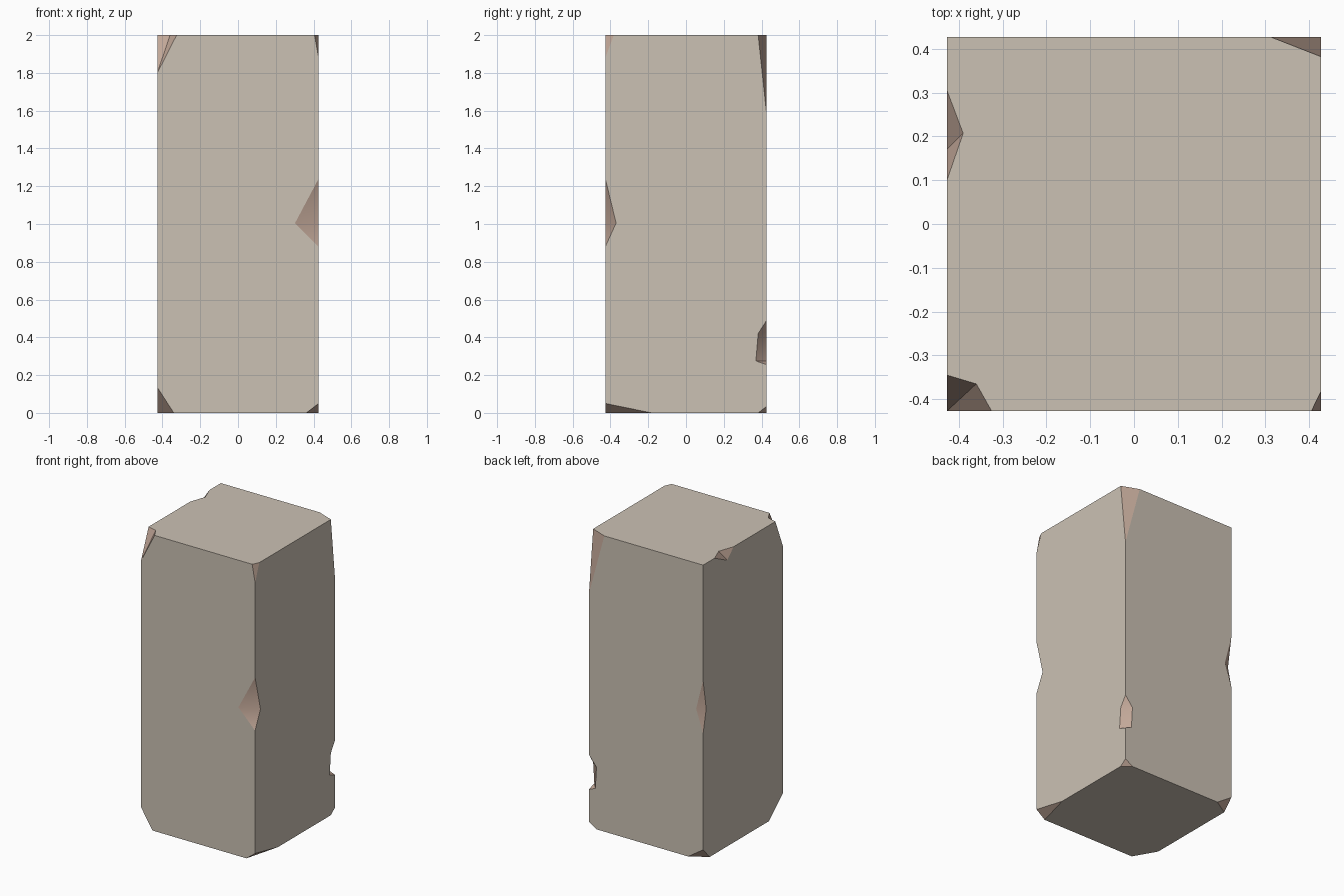
import bpy, bmesh, math
from mathutils import Vector

if "Cube" in bpy.data.objects:
    bpy.data.objects.remove(bpy.data.objects["Cube"])

H = 0.427   # half width of the block
TOP = 2.0


def material(name, rgb):
    m = bpy.data.materials.new(name)
    m.diffuse_color = (*rgb, 1.0)
    m.use_nodes = True
    m.node_tree.nodes["Principled BSDF"].inputs["Base Color"].default_value = m.diffuse_color
    return m


def add_object(name, bm):
    mesh = bpy.data.meshes.new(name)
    bm.to_mesh(mesh)
    bm.free()
    ob = bpy.data.objects.new(name, mesh)
    bpy.context.collection.objects.link(ob)
    return ob


def add_hull(bm, points):
    # convex chip volume, built apart so that it stays a separate island
    part = bmesh.new()
    for p in points:
        part.verts.new(p)
    bmesh.ops.convex_hull(part, input=part.verts)
    bmesh.ops.recalc_face_normals(part, faces=part.faces)
    tmp = bpy.data.meshes.new("chip_tmp")
    part.to_mesh(tmp)
    part.free()
    bm.from_mesh(tmp)
    bpy.data.meshes.remove(tmp)


def corner_chip(bm, sx, sy, z, dx, dy, dz, extra=None):
    # dx, dy, dz: how far the chip runs along each edge from the corner
    s = -1 if z > 0 else 1
    pts = [(sx * (H - dx), sy * H, z), (sx * H, sy * (H - dy), z), (sx * H, sy * H, z + s * dz)]
    if extra:
        pts.append((sx * (H - extra[0]), sy * (H - extra[1]), z))
    pts.append((sx * (H + 0.1), sy * (H + 0.1), z - s * 0.1))
    add_hull(bm, pts)


def edge_chip(bm, sx, sy, low, high, rows):
    # rows: (dx, dy, z) bite into the two faces beside a vertical edge
    pts = [(sx * H, sy * H, low), (sx * H, sy * H, high)]
    for dx, dy, z in rows:
        pts += [(sx * (H - dx), sy * H, z), (sx * H, sy * (H - dy), z)]
    pts.append((sx * (H + 0.1), sy * (H + 0.1), (low + high) / 2))
    add_hull(bm, pts)


stone = material("sandy stone", (0.60, 0.535, 0.455))
chipped = material("chipped stone", (0.54, 0.39, 0.315))

# plain block
bm = bmesh.new()
bmesh.ops.create_cube(bm, size=1)
for v in bm.verts:
    v.co = Vector((math.copysign(H, v.co.x), math.copysign(H, v.co.y), TOP if v.co.z > 0 else 0.0))
block = add_object("stone_block", bm)

# chips
bm = bmesh.new()
corner_chip(bm, -1, -1, TOP, 0.102, 0.082, 0.20, (0.067, 0.062))
corner_chip(bm, 1, -1, TOP, 0.022, 0.045, 0.12)
corner_chip(bm, 1, 1, TOP, 0.115, 0.045, 0.42)
corner_chip(bm, -1, -1, 0, 0.087, 0.15, 0.135)
corner_chip(bm, 1, -1, 0, 0.065, 0.245, 0.05)
corner_chip(bm, 1, 1, 0, 0.056, 0.045, 0.035)
corner_chip(bm, -1, 1, 0, 0.112, 0.07, 0.075)
edge_chip(bm, 1, -1, 0.88, 1.24, [(0.125, 0.057, 1.005)])
edge_chip(bm, -1, 1, 0.86, 1.22, [(0.052, 0.033, 1.015)])
edge_chip(bm, 1, 1, 0.255, 0.49, [(0.056, 0.045, 0.42), (0.048, 0.057, 0.275)])
# chip in the left edge of the top
add_hull(bm, [(-H, 0.305, TOP), (-0.39, 0.207, TOP), (-H, 0.10, TOP),
              (-H, 0.17, 1.935), (-H - 0.1, 0.2, TOP + 0.1)])
cutter = add_object("chip_cutter", bm)
cutter.hide_render = True

# cut the chips out
mod = block.modifiers.new("chips", 'BOOLEAN')
mod.operation = 'DIFFERENCE'
mod.solver = 'EXACT'
mod.object = cutter
bpy.context.view_layer.update()
deps = bpy.context.evaluated_depsgraph_get()
result = bpy.data.meshes.new_from_object(block.evaluated_get(deps))
block.modifiers.clear()
block.data = result
bpy.data.objects.remove(cutter)

# slanted faces are chips; soften only the shallow creases inside a chip
result.materials.clear()
result.materials.append(stone)
result.materials.append(chipped)
bm = bmesh.new()
bm.from_mesh(result)
bmesh.ops.remove_doubles(bm, verts=bm.verts, dist=0.0005)
bm.normal_update()
for f in bm.faces:
    f.material_index = 0 if max(abs(c) for c in f.normal) > 0.998 else 1
    f.smooth = f.material_index == 1
for e in bm.edges:
    e.smooth = (len(e.link_faces) == 2 and all(f.smooth for f in e.link_faces)
                and e.calc_face_angle(0) < math.radians(38))
bm.to_mesh(result)
bm.free()
